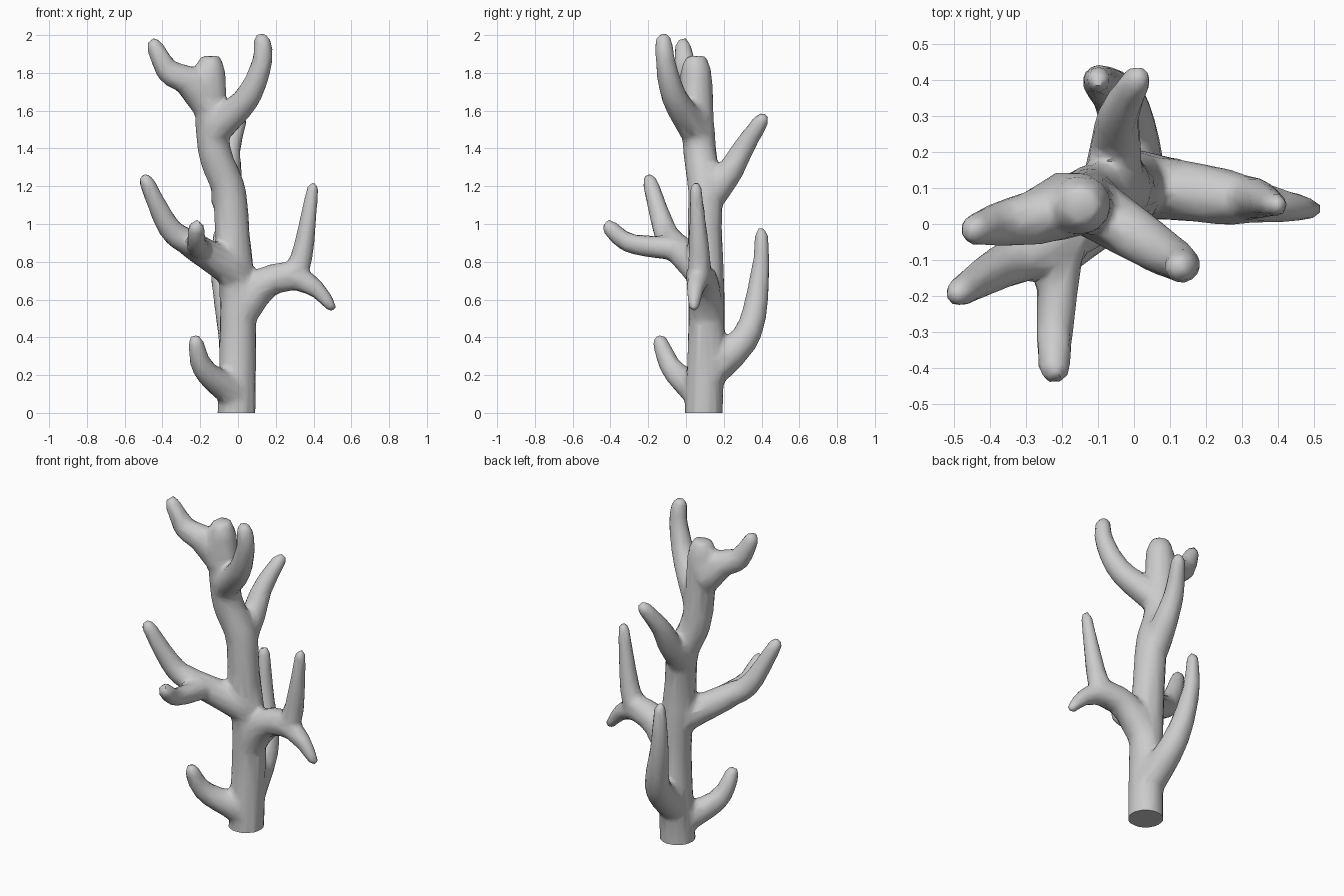
import bpy, bmesh, math
from mathutils import Vector

if "Cube" in bpy.data.objects:
    bpy.data.objects.remove(bpy.data.objects["Cube"])

SIDES, STEPS = 10, 8

def smooth_path(pts):
    """Smooth curve through a few guide points."""
    p = [Vector(q) for q in pts]
    p = [p[0]] + p + [p[-1]]
    out = []
    for a, b, c, d in zip(p, p[1:], p[2:], p[3:]):
        for i in range(STEPS):
            t = i / STEPS
            out.append(b + ((c - a) * t + (2 * a - 5 * b + 4 * c - d) * t ** 2
                            + (3 * b - a - 3 * c + d) * t ** 3) / 2)
    return out + [p[-1]]

def limb(bm, *guide, r0=.09, r1=.04):
    """Closed tube tapering from r0 to r1, with a rounded tip."""
    pts = smooth_path(guide)
    dist = [0]
    for a, b in zip(pts, pts[1:]):
        dist.append(dist[-1] + (b - a).length)
    side, rings = None, []
    for i, p in enumerate(pts):
        t = (pts[min(i + 1, len(pts) - 1)] - pts[max(i - 1, 0)]).normalized()
        side = side or t.orthogonal()
        side = (side - t * side.dot(t)).normalized()
        up = t.cross(side)
        r = r0 + (r1 - r0) * dist[i] / dist[-1]
        near = min(1, (dist[-1] - dist[i]) / r1)
        r *= max(.65, math.sqrt(1 - (1 - near) ** 2))
        angles = [2 * math.pi * k / SIDES for k in range(SIDES)]
        rings.append([bm.verts.new(p + (side * math.cos(a) + up * math.sin(a)) * r)
                      for a in angles])
    for a, b in zip(rings, rings[1:]):
        for k in range(SIDES):
            n = (k + 1) % SIDES
            bm.faces.new((a[k], a[n], b[n], b[k]))
    bm.faces.new(rings[0][::-1])
    bm.faces.new(rings[-1])

bm = bmesh.new()
# trunk (runs below the ground, trimmed flat later)
limb(bm, (-.01, .09, -.1), (0, .11, .55), (-.03, .1, .95), (-.05, .1, 1.18),
     (-.13, .07, 1.42), (-.15, .05, 1.89), r0=.105, r1=.085)
# top left
limb(bm, (-.17, .06, 1.66), (-.27, .02, 1.76), (-.37, 0, 1.81), (-.46, -.02, 1.98), r0=.1)
# top right
limb(bm, (-.12, .05, 1.5), (.05, -.06, 1.67), (.13, -.11, 1.87), (.12, -.12, 2.01), r1=.045)
# back upper
limb(bm, (-.06, .1, 1.12), (-.05, .22, 1.26), (-.04, .31, 1.41), (.02, .42, 1.58))
# back lower
limb(bm, (0, .1, .2), (-.03, .32, .41), (-.09, .39, .72), (-.1, .4, .98), r0=.1, r1=.035)
# left middle
limb(bm, (0, .1, .74), (-.26, -.07, .9), (-.37, -.12, .99), (-.5, -.2, 1.26), r0=.1)
# front offshoot of the left middle branch
limb(bm, (-.2, -.04, .87), (-.22, -.3, .9), (-.22, -.43, 1.01), r0=.068, r1=.045)
# bottom left
limb(bm, (-.01, .08, .1), (-.18, -.07, .23), (-.23, -.15, .41))
# right stem
limb(bm, (-.01, .11, .5), (.15, .09, .69), (.35, .06, .73), r0=.1, r1=.075)
# right forks, upward and downward
limb(bm, (.29, .07, .72), (.34, .07, .84), (.4, .05, 1.22), r0=.068, r1=.032)
limb(bm, (.29, .07, .72), (.41, .05, .66), (.51, .04, .54), r0=.07, r1=.028)

bmesh.ops.recalc_face_normals(bm, faces=bm.faces)
mesh = bpy.data.meshes.new("branching_stem")
bm.to_mesh(mesh)
bm.free()
obj = bpy.data.objects.new("branching_stem", mesh)
bpy.context.collection.objects.link(obj)

# fuse the tubes, soften the joints, then thin the mesh out
rm = obj.modifiers.new("fuse", 'REMESH')
rm.mode = 'VOXEL'
rm.voxel_size = 0.014
sm = obj.modifiers.new("soften", 'SMOOTH')
sm.factor = 0.5
sm.iterations = 14
dc = obj.modifiers.new("thin_out", 'DECIMATE')
dc.ratio = 0.08
dg = bpy.context.evaluated_depsgraph_get()
fused = bpy.data.meshes.new_from_object(obj.evaluated_get(dg))
obj.modifiers.clear()

# flat foot at ground level
bm = bmesh.new()
bm.from_mesh(fused)
cut = bmesh.ops.bisect_plane(bm, geom=bm.verts[:] + bm.edges[:] + bm.faces[:],
                             plane_co=(0, 0, 0), plane_no=(0, 0, 1), clear_inner=True)
edges = [e for e in cut["geom_cut"] if isinstance(e, bmesh.types.BMEdge)]
bmesh.ops.holes_fill(bm, edges=edges, sides=0)
bmesh.ops.recalc_face_normals(bm, faces=bm.faces)
bm.to_mesh(fused)
bm.free()
obj.data = fused

bpy.context.view_layer.objects.active = obj
obj.select_set(True)
bpy.ops.object.shade_smooth_by_angle(angle=math.radians(50))
